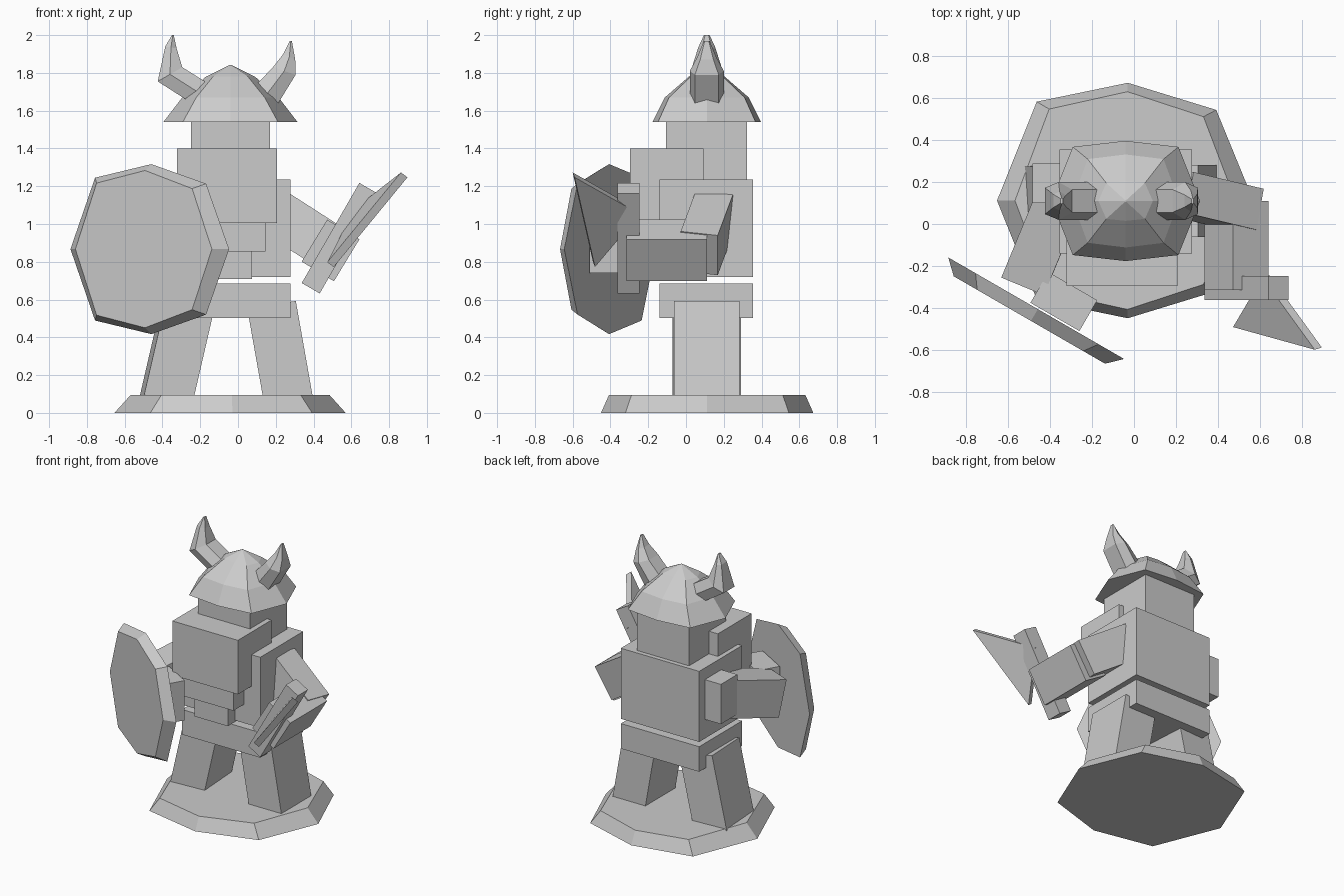
import bpy
from mathutils import Vector, Matrix

if "Cube" in bpy.data.objects:
    bpy.data.objects.remove(bpy.data.objects["Cube"])


def mesh(name, verts, faces):
    me = bpy.data.meshes.new(name)
    me.from_pydata([tuple(v) for v in verts], [], faces)
    me.update()
    ob = bpy.data.objects.new(name, me)
    bpy.context.collection.objects.link(ob)
    return ob


def loft(name, rings):
    """Join rings of equal point count (counter-clockwise seen from the end) and cap both ends."""
    n = len(rings[0])
    verts = [p for r in rings for p in r]
    faces = [tuple(reversed(range(n)))]
    for k in range(len(rings) - 1):
        for i in range(n):
            j = (i + 1) % n
            faces.append((k * n + i, k * n + j, (k + 1) * n + j, (k + 1) * n + i))
    faces.append(tuple(range((len(rings) - 1) * n, len(rings) * n)))
    return mesh(name, verts, faces)


def box(name, x, y, z):
    corners = [(x[0], y[0]), (x[1], y[0]), (x[1], y[1]), (x[0], y[1])]
    return loft(name, [[(a, b, h) for a, b in corners] for h in z])


def beam(name, p0, p1, w, d, side):
    """Rectangular bar from p0 to p1, width w along side and depth d across it."""
    p0, p1, side = Vector(p0), Vector(p1), Vector(side)
    axis = (p1 - p0).normalized()
    u = (side - axis * side.dot(axis)).normalized() * w / 2
    v = axis.cross(u).normalized() * d / 2
    return loft(name, [[p - u - v, p + u - v, p + u + v, p - u + v] for p in (p0, p1)])


# Hand-cut octagon shared by the base and the shield
OCT = [(1, 0), (.71, .77), (.02, 1), (-.69, .84), (-1, 0), (-.69, -.84), (.02, -1), (.71, -.77)]


def bevelled_disc(name, rx, ry, thick, matrix):
    ob = loft(name, [[(a * rx * sx, b * ry * sy, h) for a, b in OCT]
                     for sx, sy, h in ((1, 1, 0), (.86, .925, thick))])
    ob.matrix_world = matrix
    return ob


# Base
bevelled_disc("base", .612, .562, .095, Matrix.Translation((-.042, .112, 0)))

# Legs and body blocks
beam("right_leg", (.27, .11, .05), (.178, .11, .57), .26, .345, (1, 0, 0))
beam("left_leg", (-.385, .11, .05), (-.265, .11, .57), .26, .345, (1, .06, 0))
box("belt", (-.355, .278), (-.14, .355), (.502, .685))
box("torso", (-.355, .278), (-.14, .355), (.72, 1.235))
box("head", (-.25, .17), (-.105, .322), (1.2, 1.6))

# Beard in three steps
box("beard_top", (-.322, .207), (-.297, .092), (1.005, 1.4))
box("beard_middle", (-.265, .145), (-.26, 0), (.855, 1.01))
box("beard_tip", (-.195, .075), (-.225, 0), (.71, .86))

# Helmet: faceted dome with a flared brim
HELM = [(1, 0), (.71, .9), (0, 1), (-.71, .9), (-1, 0), (-.71, -.9), (0, -1), (.71, -.9)]
loft("helmet", [[(-.04 + a * rx, .11 + b * ry, z) for a, b in HELM]
                for rx, ry, z in ((.355, .287, 1.54), (.255, .222, 1.67),
                                  (.13, .095, 1.78), (.004, .004, 1.842))])


# Horns: six-sided sections given as outer point, inner point, half width
def horn(name, sections):
    rings = []
    for (xo, zo), (xi, zi), h in sections:
        o, i = Vector((xo, .11, zo)), Vector((xi, .11, zi))
        m, y = (o + i) / 2, Vector((0, h, 0))
        rings.append([o - y * .7, o + y * .7, m + y, i + y * .6, i - y * .6, m - y])
    if sections[0][0][0] > 0:
        rings = [r[::-1] for r in rings]
    return loft(name, [r[::-1] for r in rings])


horn("left_horn", [((-.23, 1.63), (-.12, 1.72), .09), ((-.425, 1.755), (-.295, 1.83), .09),
                   ((-.385, 1.94), (-.325, 1.93), .045), ((-.35, 2.0), (-.34, 2.0), .015)])
horn("right_horn", [((.21, 1.635), (.08, 1.72), .09), ((.305, 1.79), (.185, 1.83), .09),
                    ((.303, 1.87), (.24, 1.90), .05), ((.285, 1.97), (.275, 1.97), .015)])

# Right arm
beam("right_upper_arm", (.2, .15, 1.06), (.535, .07, .845), .2, .25, (0, 1, 0))
beam("right_forearm", (.49, .11, .86), (.49, -.315, .86), .26, (.2), (.52, 0, .855))

# Axe: square handle and wedge blade
beam("axe_handle", (.385, -.305, .66), (.69, -.305, 1.19), .115, .11, (0, 1, 0))
a, b, c = Vector((.88, -.595, 1.26)), Vector((.49, -.487, .785)), Vector((.63, -.25, 1.065))
n = (b - a).cross(c - a).normalized() * .022
loft("axe_blade", [[p - n for p in (a, b, c)], [p + n for p in (a, b, c)]])

# Left arm
box("left_upper_arm", (-.485, -.3), (.1, .29), (.86, 1.15))
beam("left_forearm", (-.355, .13, .985), (-.52, -.27, .885), .22, .27, (1, -.43, 0))

# Left hand and shield
along, up = Vector((.866, -.5, 0)), Vector((0, 0, 1))
out = along.cross(up)
hand = Vector((-.335, -.37, 0))
beam("left_hand", hand + up * .74, hand + up * 1.03, .27, .17, along)
frame = Matrix((along, up, out)).transposed().to_4x4()
bevelled_disc("shield", .485, .45, .065, Matrix.Translation((-.467, -.402, .867)) @ frame)
